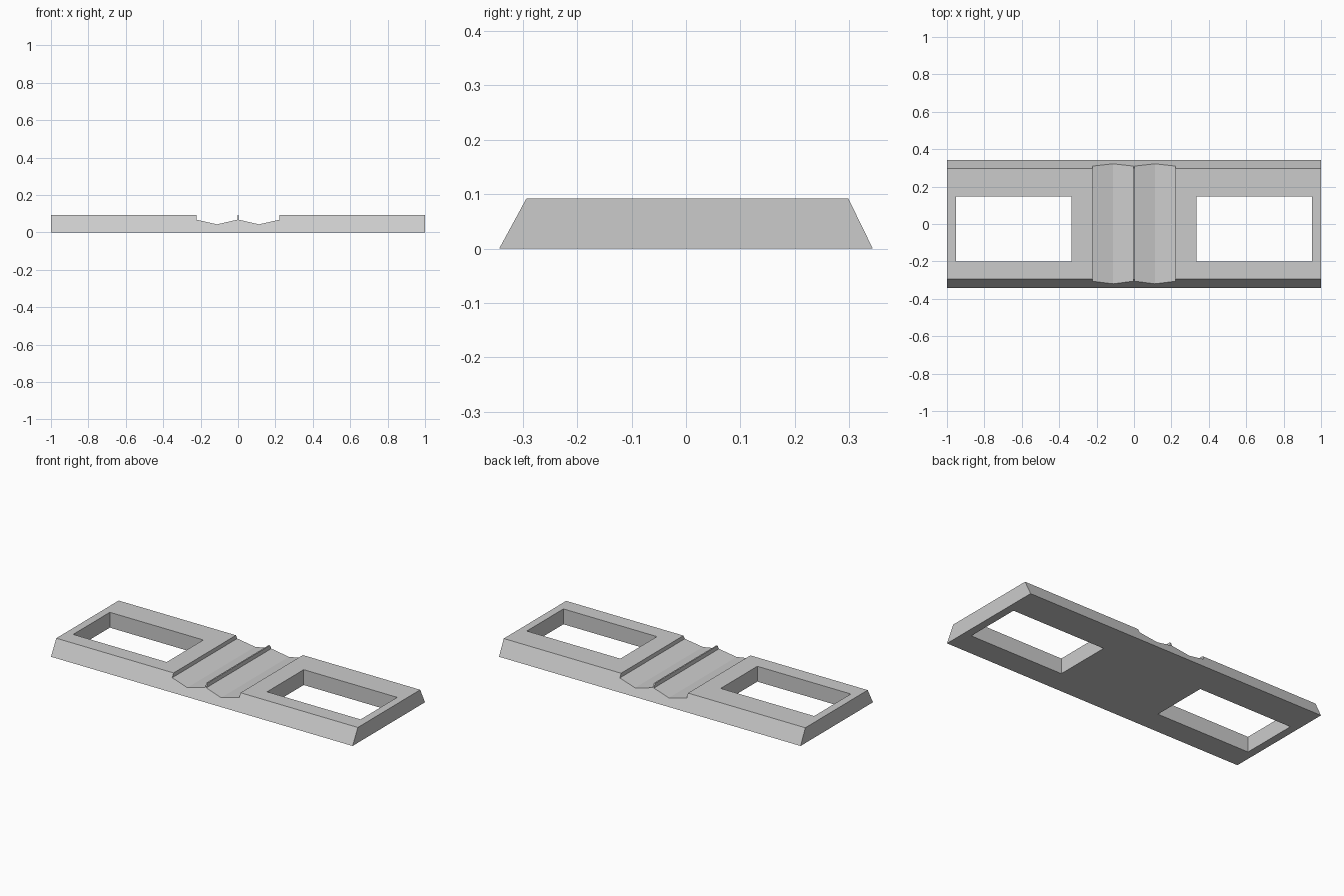
import bpy
import bmesh
from mathutils import Vector

cube = bpy.data.objects.get("Cube")
if cube:
    bpy.data.objects.remove(cube, do_unlink=True)

HEIGHT = 0.092

grey = bpy.data.materials.new("plain grey")
grey.use_nodes = True
colour = (0.6, 0.6, 0.6, 1)
grey.diffuse_color = colour
grey.node_tree.nodes["Principled BSDF"].inputs["Base Color"].default_value = colour


def prism(name, points, direction):
    """Extrude a closed outline along a direction into a solid."""
    bm = bmesh.new()
    face = bm.faces.new([bm.verts.new(p) for p in points])
    new = bmesh.ops.extrude_face_region(bm, geom=[face])["geom"]
    verts = [v for v in new if isinstance(v, bmesh.types.BMVert)]
    bmesh.ops.translate(bm, verts=verts, vec=Vector(direction))
    bmesh.ops.recalc_face_normals(bm, faces=bm.faces)
    mesh = bpy.data.meshes.new(name)
    bm.to_mesh(mesh)
    bm.free()
    mesh.materials.append(grey)
    obj = bpy.data.objects.new(name, mesh)
    bpy.context.collection.objects.link(obj)
    return obj


def cut(target, cutter):
    """Subtract the cutter, apply the result and discard the cutter."""
    cutter.hide_render = True
    mod = target.modifiers.new("cut", "BOOLEAN")
    mod.operation = "DIFFERENCE"
    mod.solver = "EXACT"
    mod.object = cutter
    bpy.context.view_layer.objects.active = target
    bpy.ops.object.modifier_apply(modifier=mod.name)
    bpy.data.objects.remove(cutter, do_unlink=True)


# Long plate with sloping front and back
section = [(-0.343, 0), (0.343, 0), (0.298, HEIGHT), (-0.293, HEIGHT)]
plate = prism("base_plate", [(-1, y, z) for y, z in section], (2, 0, 0))

# Shallow V groove outline; a thin ridge is left between the pair
groove = [(0.004, 0.2), (0.004, 0.068), (0.112, 0.043), (0.222, 0.068), (0.222, 0.2)]

for side in (-1, 1):
    cut(plate, prism("groove_cutter", [(side * x, -0.5, z) for x, z in groove], (0, 1, 0)))
    # Rectangular window through the plate
    window = [(0.333, -0.2), (0.953, -0.2), (0.953, 0.147), (0.333, 0.147)]
    cut(plate, prism("window_cutter", [(side * x, y, -0.1) for x, y in window], (0, 0, 0.4)))
